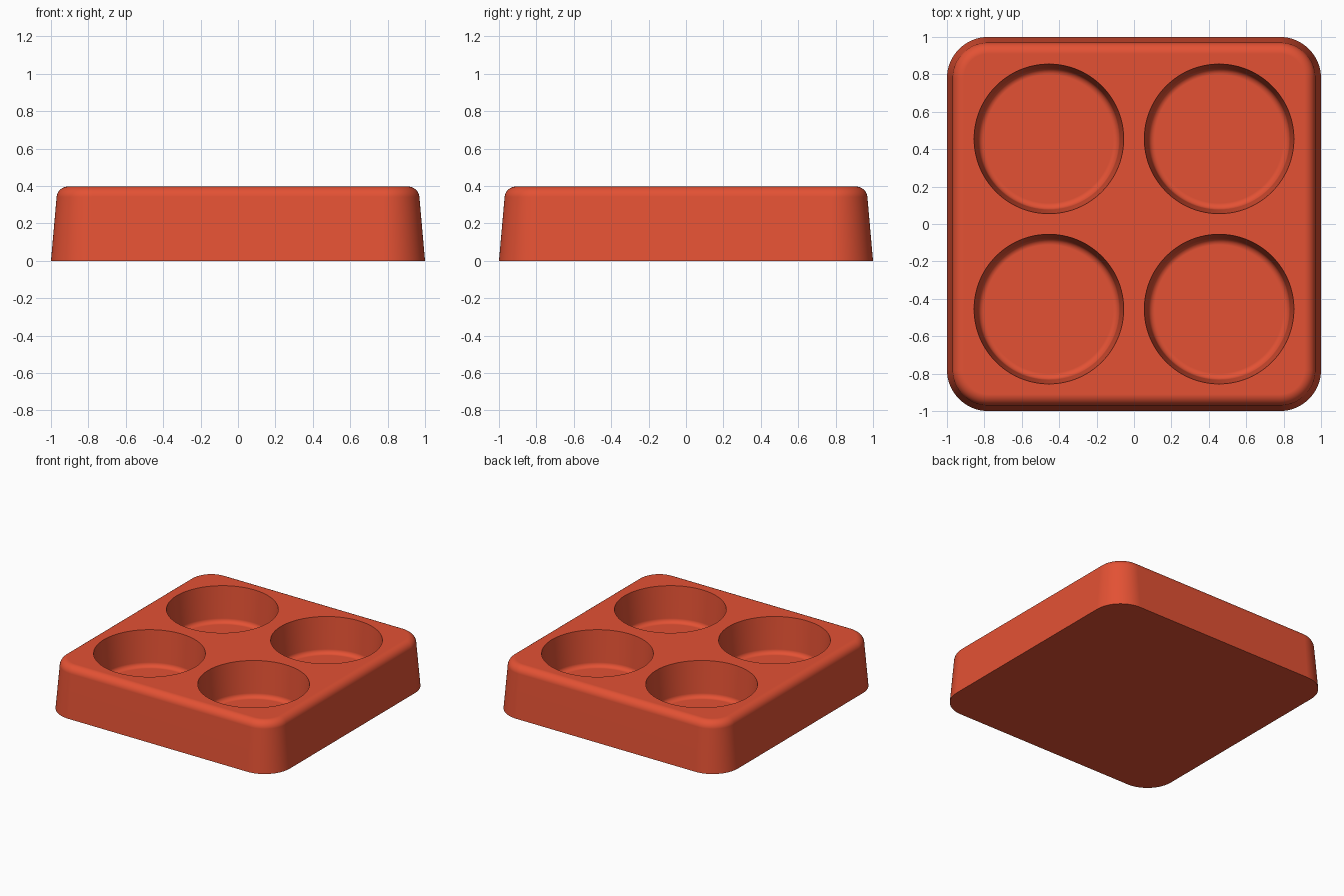
import bpy
import bmesh
from math import sin, cos, tan, pi, radians

HEIGHT = 0.397
DRAFT = radians(5)
CORNER = 0.22
CUP_SPACING = 0.455
CUP_RADIUS = 0.4
CUP_FLOOR = 0.117
CUP_FILLET = 0.035

if "Cube" in bpy.data.objects:
    bpy.data.objects.remove(bpy.data.objects["Cube"], do_unlink=True)

red = bpy.data.materials.new("warm_red")
red.use_nodes = True
colour = (0.77, 0.083, 0.034, 1)
red.diffuse_color = colour
red.node_tree.nodes["Principled BSDF"].inputs["Base Color"].default_value = colour


def add_loft(bm, rings):
    """Skin stacked rings of equal point count, listed bottom to top, and cap both ends."""
    loops = [[bm.verts.new(p) for p in ring] for ring in rings]
    n = len(loops[0])
    for low, high in zip(loops, loops[1:]):
        for i in range(n):
            j = (i + 1) % n
            bm.faces.new((low[i], low[j], high[j], high[i]))
    bm.faces.new(loops[0][::-1])
    bm.faces.new(loops[-1])


def make_object(name, bm):
    mesh = bpy.data.meshes.new(name)
    bm.to_mesh(mesh)
    bm.free()
    mesh.materials.append(red)
    obj = bpy.data.objects.new(name, mesh)
    bpy.context.collection.objects.link(obj)
    return obj


def rounded_square(inset, z, steps=16):
    c, r = 1 - CORNER, CORNER - inset
    points = []
    for quarter, (sx, sy) in enumerate([(1, 1), (-1, 1), (-1, -1), (1, -1)]):
        for s in range(steps + 1):
            a = (quarter + s / steps) * pi / 2
            points.append((sx * c + r * cos(a), sy * c + r * sin(a), z))
    return points


def circle(cx, cy, r, z, n=96):
    return [(cx + r * cos(2 * pi * i / n), cy + r * sin(2 * pi * i / n), z)
            for i in range(n)]


# Drafted body with a rounded top edge
profile = [(0, 0)]
for s in range(9):
    a = DRAFT + (pi / 2 - DRAFT) * s / 8
    profile.append((0.09 - 0.06 * cos(a), HEIGHT - 0.06 + 0.06 * sin(a)))
bm = bmesh.new()
add_loft(bm, [rounded_square(inset, z) for inset, z in profile])
tray = make_object("tray", bm)

# Cup pockets: tapered walls, small floor fillet, crisp rim
foot_radius = CUP_RADIUS - (HEIGHT - CUP_FLOOR) * tan(DRAFT)
fillet_centre = foot_radius - CUP_FILLET / tan(pi / 4 + DRAFT / 2)
pocket = []
for s in range(9):
    a = -pi / 2 + (pi / 2 - DRAFT) * s / 8
    pocket.append((fillet_centre + CUP_FILLET * cos(a),
                   CUP_FLOOR + CUP_FILLET * (1 + sin(a))))
pocket.append((CUP_RADIUS + 0.05 * tan(DRAFT), HEIGHT + 0.05))
bm = bmesh.new()
for cx in (-CUP_SPACING, CUP_SPACING):
    for cy in (-CUP_SPACING, CUP_SPACING):
        add_loft(bm, [circle(cx, cy, r, z) for r, z in pocket])
cutter = make_object("cup_cutter", bm)
cutter.hide_render = True

# Cut the pockets, then drop the cutter
bpy.ops.object.select_all(action="DESELECT")
tray.select_set(True)
bpy.context.view_layer.objects.active = tray
cut = tray.modifiers.new("cups", "BOOLEAN")
cut.operation = "DIFFERENCE"
cut.solver = "EXACT"
cut.object = cutter
bpy.ops.object.modifier_apply(modifier=cut.name)
bpy.data.objects.remove(cutter, do_unlink=True)

# Smooth walls, sharp rims and base, clean flat faces
bpy.ops.object.shade_smooth_by_angle(angle=radians(35))
weighted = tray.modifiers.new("weighted_normals", "WEIGHTED_NORMAL")
weighted.keep_sharp = True
